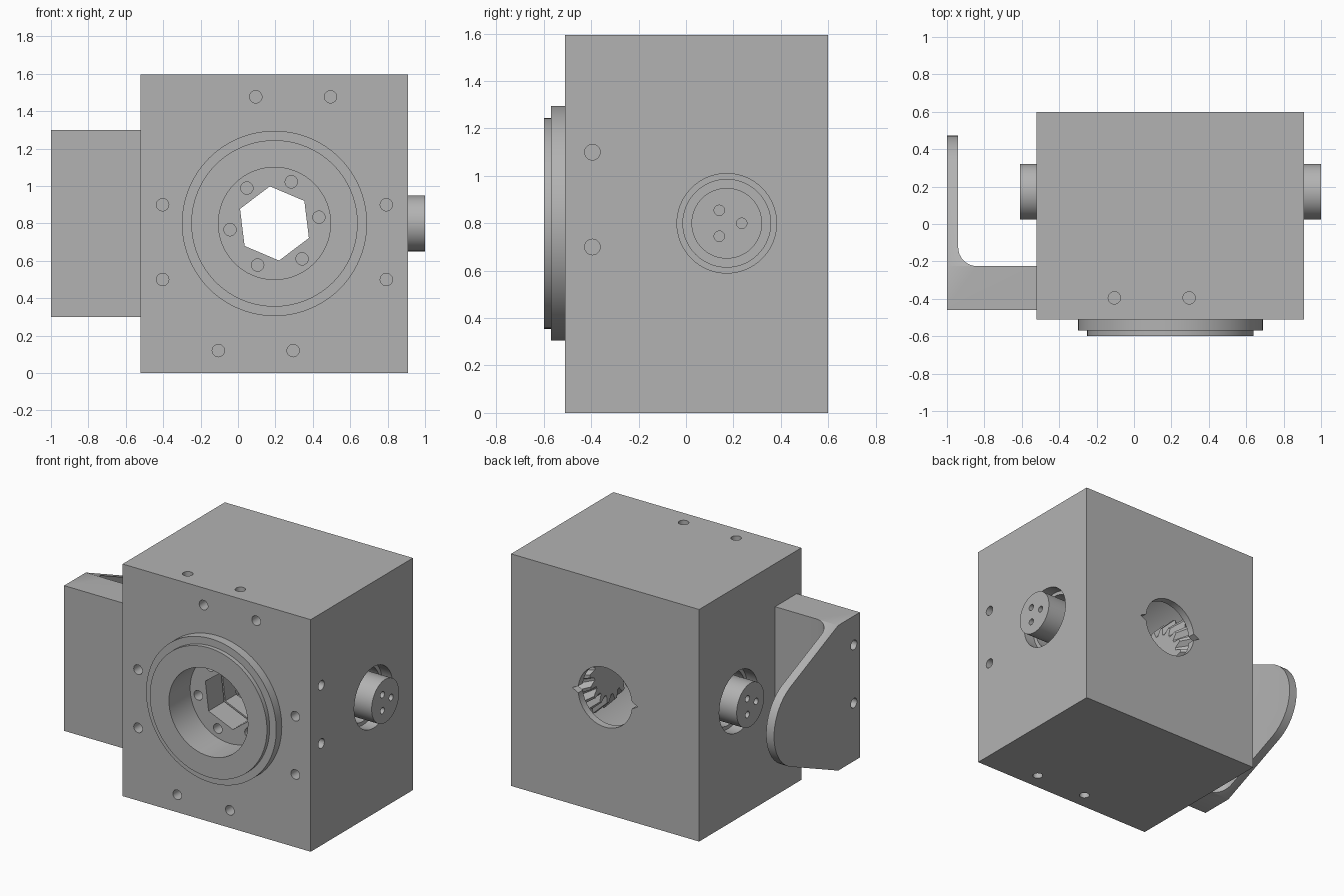
import bpy, bmesh, math
from mathutils import Vector, Matrix

if "Cube" in bpy.data.objects:
    bpy.data.objects.remove(bpy.data.objects["Cube"])

grey = bpy.data.materials.new("machined grey")
grey.use_nodes = True
COL = (0.45, 0.45, 0.45, 1)
grey.diffuse_color = COL
grey.node_tree.nodes["Principled BSDF"].inputs["Base Color"].default_value = COL

CX, CY, CZ = 0.195, 0.172, 0.8      # point where the shaft axes meet


def finish(name, bm):
    bmesh.ops.recalc_face_normals(bm, faces=bm.faces)
    me = bpy.data.meshes.new(name)
    bm.to_mesh(me)
    bm.free()
    me.materials.append(grey)
    ob = bpy.data.objects.new(name, me)
    bpy.context.collection.objects.link(ob)
    return ob


def box(name, lo, hi):
    lo, hi = Vector(lo), Vector(hi)
    bm = bmesh.new()
    bmesh.ops.create_cube(bm, size=1, matrix=Matrix.Translation((lo + hi) / 2)
                          @ Matrix.Diagonal((*(hi - lo), 1)))
    return finish(name, bm)


def rod(name, a, b, r, sides=64):
    a, b = Vector(a), Vector(b)
    bm = bmesh.new()
    m = Matrix.Translation((a + b) / 2) @ (b - a).to_track_quat('Z', 'Y').to_matrix().to_4x4()
    bmesh.ops.create_cone(bm, cap_ends=True, segments=sides, radius1=r, radius2=r,
                          depth=(b - a).length, matrix=m)
    return finish(name, bm)


def prism(name, points, offset):
    bm = bmesh.new()
    face = bm.faces.new([bm.verts.new(p) for p in points])
    new = bmesh.ops.extrude_face_region(bm, geom=[face])["geom"]
    bmesh.ops.translate(bm, vec=offset, verts=[v for v in new if isinstance(v, bmesh.types.BMVert)])
    return finish(name, bm)


def combine(target, tools, operation='DIFFERENCE'):
    for tool in tools:
        mod = target.modifiers.new("boolean", 'BOOLEAN')
        mod.operation, mod.solver, mod.object = operation, 'EXACT', tool
        bpy.context.view_layer.objects.active = target
        bpy.ops.object.modifier_apply(modifier=mod.name)
        bpy.data.objects.remove(tool)


def on_y(name, y0, y1, r, x=CX, z=CZ, sides=64):
    return rod(name, (x, y0, z), (x, y1, z), r, sides)


def bevel_gear(name, direction, teeth=18):
    # toothed cone frustum whose apex is the axis meeting point
    bm = bmesh.new()
    q = Vector(direction).to_track_quat('Z', 'Y')
    rings = []
    for d, r in ((0.24, 0.25), (0.33, 0.34), (0.36, 0.31)):
        ring = []
        for i in range(teeth * 4):
            a = math.tau * i / (teeth * 4)
            rr = r if i % 4 < 2 else r - 0.05
            ring.append(bm.verts.new(q @ Vector((rr * math.cos(a), rr * math.sin(a), d))
                                     + Vector((CX, CY, CZ))))
        rings.append(ring)
    n = teeth * 4
    for lo, hi in zip(rings, rings[1:]):
        for i in range(n):
            bm.faces.new((lo[i], lo[(i + 1) % n], hi[(i + 1) % n], hi[i]))
    bm.faces.new(rings[0])
    bm.faces.new(rings[-1])
    return finish(name, bm)


def hex_tool():
    pts = []
    for k in range(6):
        a = math.radians(37 + 60 * k)
        pts.append((CX + 0.2 * math.cos(a), -0.45, CZ + 0.2 * math.sin(a)))
    return prism("hex_tool", pts, (0, 0.5, 0))


# Housing with stepped front flange
housing = box("housing", (-0.52, -0.51, 0), (0.91, 0.60, 1.595))
combine(housing, [on_y("flange", -0.57, -0.3, 0.495, sides=96),
                  on_y("flange_lip", -0.60, -0.3, 0.445, sides=96)], 'UNION')

# Front recess, gear chamber, rear opening and side bores
cuts = [on_y("recess", -0.7, -0.37, 0.3),
        on_y("chamber", -0.20, 0.55, 0.52),
        on_y("rear_opening", 0.5, 0.7, 0.205)]
for s, face in ((1, 0.91), (-1, -0.52)):
    cuts.append(rod("bore", (CX + s * 0.4, CY, CZ), (face + s * 0.1, CY, CZ), 0.185))
    cuts.append(rod("counterbore", (face - s * 0.08, CY, CZ), (face + s * 0.1, CY, CZ), 0.21))
    # pointed relief notch beside the rear opening
    cuts.append(prism("notch", [(CX + s * 0.18, 0.5, CZ + 0.035), (CX + s * 0.25, 0.5, CZ),
                                (CX + s * 0.18, 0.5, CZ - 0.035)], (0, 0.2, 0)))
cuts.append(hex_tool())

# Screw holes in the hub, the front and the four sides
HOLE, DEPTH, SY = 0.033, 0.1, -0.395
for k in range(6):
    a = math.radians(8 + 60 * k)
    cuts.append(on_y("hub_hole", -0.45, -0.26, 0.033, CX + 0.24 * math.cos(a),
                     CZ + 0.24 * math.sin(a), 24))
front_holes = [(x, 1.477) for x in (0.095, 0.495)] + [(x, 0.12) for x in (-0.105, 0.295)]
front_holes += [(x, z) for x in (-0.403, 0.793) for z in (0.5, 0.9)]
for x, z in front_holes:
    cuts.append(on_y("front_hole", -0.6, -0.51 + 0.15, HOLE, x, z, 24))
for x in (-0.105, 0.295):
    cuts.append(rod("top_hole", (x, SY, 1.45), (x, SY, 1.7), HOLE, 24))
    cuts.append(rod("bottom_hole", (x + 0.2, SY, -0.1), (x + 0.2, SY, 0.15), HOLE, 24))
for z in (0.7, 1.1):
    cuts.append(rod("side_hole", (0.76, SY, z), (1.0, SY, z), HOLE, 24))
    cuts.append(rod("side_hole", (-0.6, SY, z), (-0.37, SY, z), HOLE, 24))
combine(housing, cuts)

# Output gear behind the hub, with the same hexagonal opening
output_gear = bevel_gear("output_gear", (0, -1, 0))
combine(output_gear, [hex_tool()])
parts = [housing, output_gear]

# Side shafts with bevel gears and three drive holes in each end
for s, end, label in ((1, 1.0, "left"), (-1, -0.61, "right")):
    shaft = rod(label + "_shaft", (CX + s * 0.25, CY, CZ), (end, CY, CZ), 0.149)
    tools = []
    for k in range(3):
        a = math.tau * k / 3
        y, z = CY + s * 0.063 * math.cos(a), CZ + 0.063 * math.sin(a)
        tools.append(rod("pin_hole", (end - s * 0.08, y, z), (end + s * 0.05, y, z), 0.022, 24))
    combine(shaft, tools)
    parts += [shaft, bevel_gear(label + "_gear", (s, 0, 0))]

# Bracket: filleted angle section trimmed to a tapered round-ended tongue
section = [(-1, -0.46, 0.3), (-0.52, -0.46, 0.3), (-0.52, -0.225, 0.3)]
for k in range(9):
    a = math.radians(270 - 90 * k / 8)
    section.append((-0.84 + 0.1 * math.cos(a), -0.125 + 0.1 * math.sin(a), 0.3))
section += [(-0.94, 0.5, 0.3), (-1, 0.5, 0.3)]
bracket = prism("bracket", section, (0, 0, 1))
outline = [(-1.1, -0.225, 1.299), (-1.1, -0.5, 1.299), (-1.1, -0.5, 0.301), (-1.1, -0.225, 0.301)]
for k in range(25):
    a = math.radians(-66.7 + 133.4 * k / 24)
    outline.append((-1.1, CY + 0.3 * math.cos(a), CZ + 0.3 * math.sin(a)))
combine(bracket, [prism("outline", outline, (0.8, 0, 0))], 'INTERSECT')
combine(bracket, [rod("bolt_hole", (-1.1, SY, z), (-0.4, SY, z), HOLE, 24) for z in (0.7, 1.1)])
parts.append(bracket)

# Smooth the round surfaces and keep the machined edges sharp
bpy.ops.object.select_all(action='DESELECT')
for ob in parts:
    ob.select_set(True)
bpy.context.view_layer.objects.active = housing
bpy.ops.object.shade_smooth_by_angle(angle=math.radians(30))
